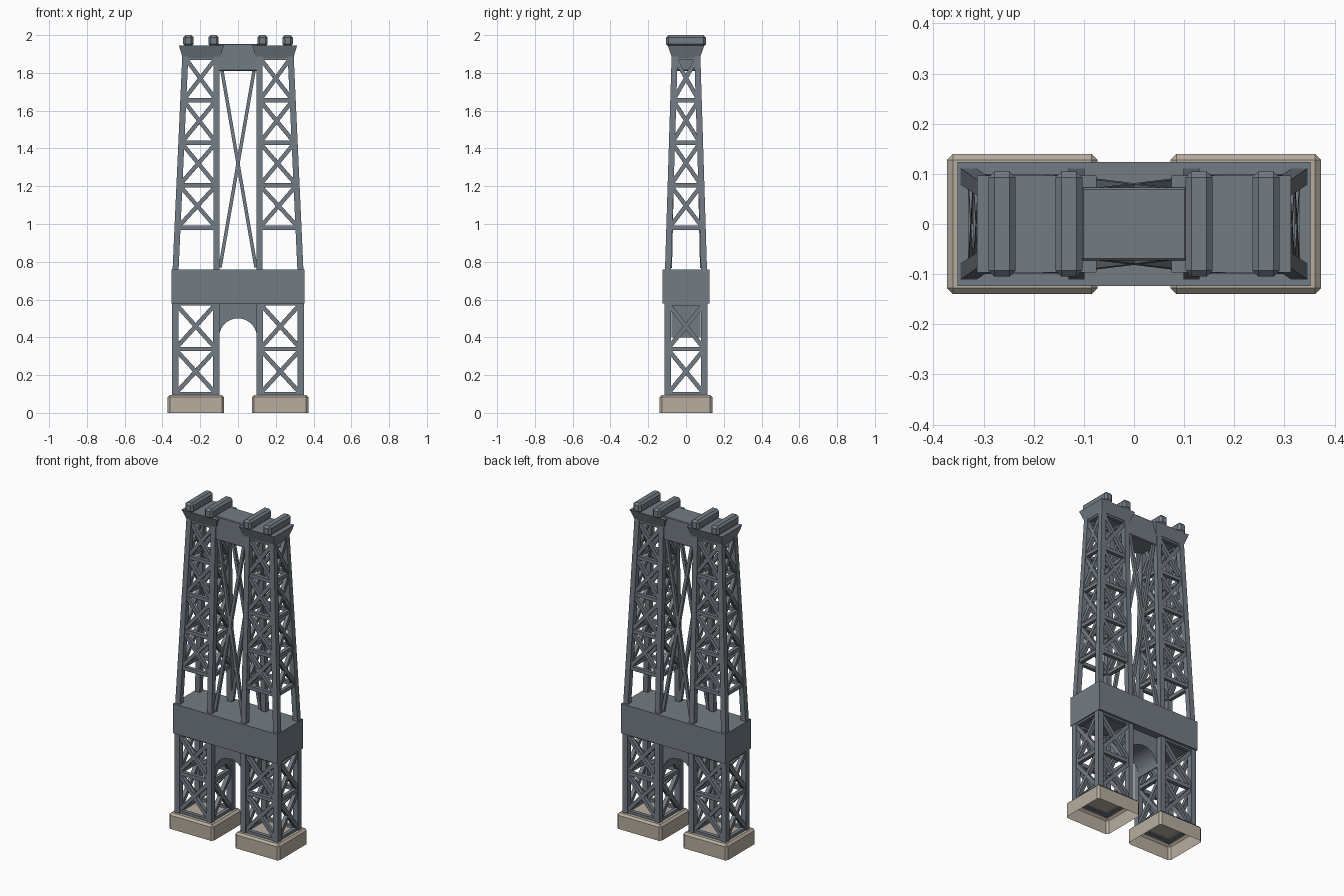
import bpy, bmesh, math
from mathutils import Vector, Matrix

if "Cube" in bpy.data.objects:
    bpy.data.objects.remove(bpy.data.objects["Cube"])


def material(name, col):
    m = bpy.data.materials.new(name)
    m.diffuse_color = (*col, 1)
    m.use_nodes = True
    m.node_tree.nodes["Principled BSDF"].inputs["Base Color"].default_value = m.diffuse_color
    return m


STEEL = material("steel", (0.17, 0.20, 0.23))
STONE = material("stone", (0.48, 0.42, 0.35))


def finish(name, bm, mat=STEEL, bevel=0):
    bmesh.ops.recalc_face_normals(bm, faces=bm.faces)
    me = bpy.data.meshes.new(name)
    bm.to_mesh(me)
    bm.free()
    me.materials.append(mat)
    ob = bpy.data.objects.new(name, me)
    bpy.context.collection.objects.link(ob)
    if bevel:
        b = ob.modifiers.new("bevel", 'BEVEL')
        b.width, b.segments = bevel, 1
    return ob


def frustum(bm, lo, hi):
    """Box between two rectangles, each (x0, x1, y_half, z)."""
    rings = [[bm.verts.new((x, y, z)) for x, y in
              ((x0, -h), (x1, -h), (x1, h), (x0, h))] for x0, x1, h, z in (lo, hi)]
    a, b = rings
    bottom = bm.faces.new(a[::-1])
    bm.faces.new(b)
    for i in range(4):
        j = (i + 1) % 4
        bm.faces.new((a[i], a[j], b[j], b[i]))
    return bottom


def strut(bm, p, q, w, normal, d=None):
    """Bar of square section from p to q, one side facing normal."""
    p, q = Vector(p), Vector(q)
    axis = (q - p).normalized()
    side = axis.cross(Vector(normal)).normalized()
    out = side.cross(axis)
    m = Matrix((side * w, out * (d or w), q - p)).transposed().to_4x4()
    m.translation = (p + q) / 2
    bmesh.ops.create_cube(bm, size=1, matrix=m)


Z_DECK, Z_TOP = 0.70, 1.89


def corners(z):
    """Leg centres of the right-hand tower at height z."""
    t = max(0, (z - Z_DECK) / (Z_TOP - Z_DECK))
    xo, y = 0.333 - 0.054 * t, 0.097 - 0.037 * t
    return [Vector(c) for c in ((0.115, -y, z), (xo, -y, z), (xo, y, z), (0.115, y, z))]


NORMALS = ((0, -1, 0), (1, 0, 0), (0, 1, 0), (-1, 0, 0))


def lattice(bm, levels, w):
    """X braces and horizontals on all four faces."""
    for k, z in enumerate(levels):
        c = corners(z)
        for i in range(4):
            j = (i + 1) % 4
            strut(bm, c[i], c[j], w, NORMALS[i])
            if k + 1 < len(levels):
                u = corners(levels[k + 1])
                strut(bm, c[i], u[j], w, NORMALS[i])
                strut(bm, c[j], u[i], w * 0.98, NORMALS[i])


def mirrored(ob):
    ob.modifiers.new("mirror", 'MIRROR').use_mirror_merge = False
    return ob


# Stone footings, open underneath
bm = bmesh.new()
bottom = frustum(bm, (0.073, 0.373, 0.14, 0), (0.073, 0.373, 0.14, 0.095))
bm.faces.remove(bottom)
mirrored(finish("footing", bm, STONE, 0.012))

# Lower and upper legs
for name, z0, z1, w in (("lower_leg", 0.09, 0.6, 0.034), ("upper_leg", Z_DECK, Z_TOP, 0.032)):
    bm = bmesh.new()
    for a, b in zip(corners(z0), corners(z1)):
        strut(bm, a, b, w, (0, -1, 0))
    mirrored(finish(name, bm))

# Lattice bracing
bm = bmesh.new()
lattice(bm, (0.1, 0.338, 0.58), 0.023)
mirrored(finish("lower_bracing", bm))
bm = bmesh.new()
lattice(bm, (0.98, 1.205, 1.43, 1.655, 1.88), 0.022)
mirrored(finish("upper_bracing", bm))

# Deck box
bm = bmesh.new()
frustum(bm, (-0.352, 0.352, 0.124, 0.58), (-0.352, 0.352, 0.124, 0.76))
finish("deck_box", bm)

# Arch between the lower towers
bm = bmesh.new()
N = 20
pts = [(0.105, 0.4), (0.105, 0.585), (-0.105, 0.585), (-0.105, 0.4)]
pts += [(-0.1 * math.cos(math.pi * i / N), 0.4 + 0.1 * math.sin(math.pi * i / N)) for i in range(N + 1)]
f = bm.faces.new([bm.verts.new((x, -0.078, z)) for x, z in pts])
ext = bmesh.ops.extrude_face_region(bm, geom=[f])
bmesh.ops.translate(bm, vec=(0, 0.156, 0),
                    verts=[v for v in ext["geom"] if isinstance(v, bmesh.types.BMVert)])
finish("portal_arch", bm)

# Long cross braces between the upper towers, front and back
bm = bmesh.new()
for s in (-1, 1):
    for m in (-1, 1):
        strut(bm, (m * 0.095, s * 0.083, 0.77), (-m * 0.095, s * 0.060, 1.87), 0.018, (0, -1, 0))
finish("cross_brace", bm)

# Top beam
bm = bmesh.new()
frustum(bm, (-0.105, 0.105, 0.073, 1.81), (-0.105, 0.105, 0.073, 1.953))
finish("top_beam", bm, bevel=0.004)

# Flared tower caps
bm = bmesh.new()
frustum(bm, (0.095, 0.293, 0.074, 1.88), (0.075, 0.313, 0.097, 1.945))
mirrored(finish("tower_cap", bm))

# Cable saddles
bm = bmesh.new()
for x in (0.13, 0.263):
    frustum(bm, (x - 0.027, x + 0.027, 0.105, 1.94), (x - 0.027, x + 0.027, 0.105, 2.0))
mirrored(finish("cable_saddle", bm, bevel=0.012))
